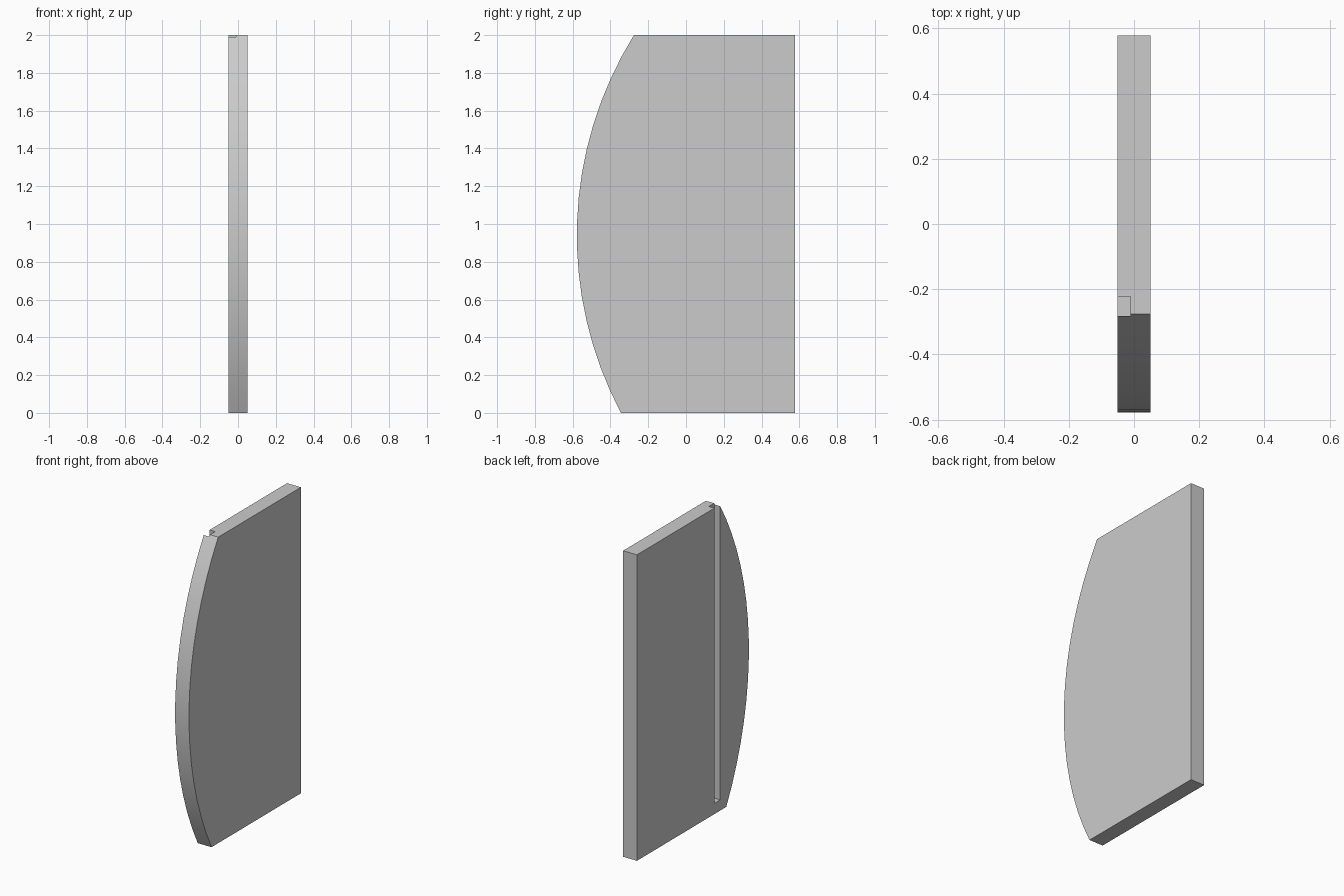
import bpy, bmesh, math

if "Cube" in bpy.data.objects:
    bpy.data.objects.remove(bpy.data.objects["Cube"])

T = 0.05            # half thickness
BACK = 0.578        # straight rear edge
R, CZ = 2.01, 0.94  # bowed front edge: arc radius and height of its apex
SEGMENTS = 16


def mesh_object(name, bm):
    bmesh.ops.recalc_face_normals(bm, faces=bm.faces)
    me = bpy.data.meshes.new(name)
    bm.to_mesh(me)
    bm.free()
    ob = bpy.data.objects.new(name, me)
    bpy.context.collection.objects.link(ob)
    return ob


# Panel: bowed profile extruded through its thickness
a0, a1 = math.asin((2 - CZ) / R), math.asin(-CZ / R)
profile = [(BACK, 0), (BACK, 2)]
for i in range(SEGMENTS + 1):
    a = a0 + (a1 - a0) * i / SEGMENTS
    profile.append((-BACK + R * (1 - math.cos(a)), CZ + R * math.sin(a)))

bm = bmesh.new()
face = bm.faces.new([bm.verts.new((-T, y, z)) for y, z in profile])
ext = bmesh.ops.extrude_face_region(bm, geom=[face])
bmesh.ops.translate(bm, vec=(2 * T, 0, 0),
                    verts=[v for v in ext["geom"] if isinstance(v, bmesh.types.BMVert)])
panel = mesh_object("side_panel", bm)

# Stopped groove on the left face, open at the top
lo, hi = (-0.1, -0.282, 0.07), (-0.01, -0.222, 2.1)
bm = bmesh.new()
bmesh.ops.create_cube(bm, size=1)
for v in bm.verts:
    v.co = [lo[i] if v.co[i] < 0 else hi[i] for i in range(3)]
cutter = mesh_object("groove_cutter", bm)
cutter.hide_render = True

cut = panel.modifiers.new("groove", 'BOOLEAN')
cut.operation = 'DIFFERENCE'
cut.solver = 'EXACT'
cut.object = cutter

# Bake the groove, drop the cutter, smooth the bowed edge
bpy.context.view_layer.objects.active = panel
panel.select_set(True)
bpy.ops.object.modifier_apply(modifier=cut.name)
bpy.data.objects.remove(cutter)
bpy.ops.object.shade_smooth_by_angle(angle=math.radians(20))
